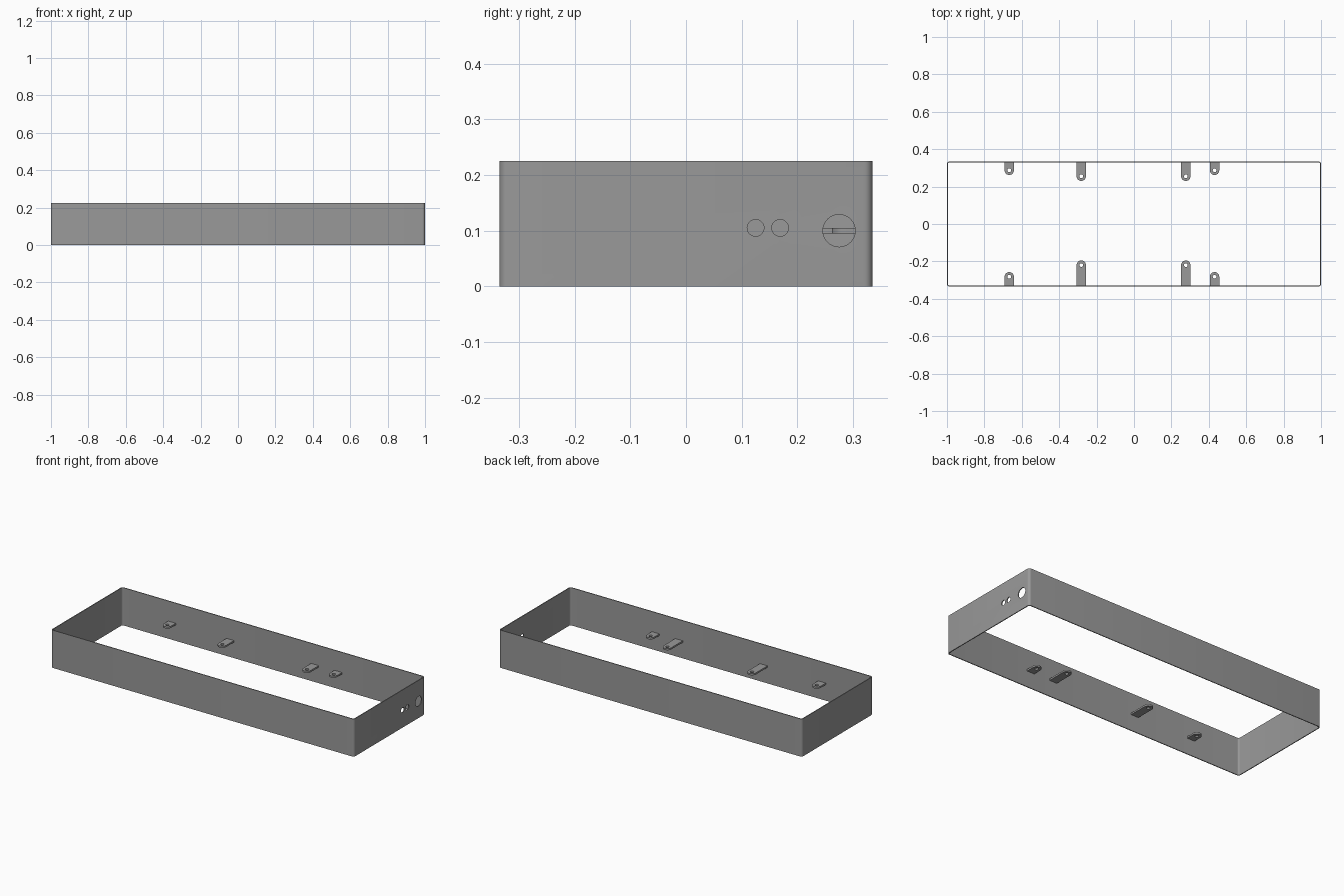
import bpy, bmesh, math
from mathutils import Matrix

cube = bpy.data.objects.get("Cube")
if cube:
    bpy.data.objects.remove(cube, do_unlink=True)

HX, HY, HEIGHT, WALL = 1.0, 0.335, 0.225, 0.005
CORNER = 0.015
TAB_Z, TAB_T, TAB_R = 0.1, 0.01, 0.025

metal = bpy.data.materials.new("grey_metal")
metal.use_nodes = True
GREY = (0.32, 0.32, 0.32, 1)
metal.diffuse_color = GREY
metal.node_tree.nodes["Principled BSDF"].inputs["Base Color"].default_value = GREY


def make_object(name, bm):
    bmesh.ops.recalc_face_normals(bm, faces=bm.faces)
    mesh = bpy.data.meshes.new(name)
    bm.to_mesh(mesh)
    bm.free()
    mesh.materials.append(metal)
    obj = bpy.data.objects.new(name, mesh)
    bpy.context.collection.objects.link(obj)
    return obj


def activate(obj):
    bpy.ops.object.select_all(action='DESELECT')
    obj.select_set(True)
    bpy.context.view_layer.objects.active = obj


def drill(obj, centre, radius, depth, axis):
    """Cut a round hole along the given axis."""
    bm = bmesh.new()
    turn = Matrix.Rotation(math.pi / 2, 4, 'Y') if axis == 'X' else Matrix()
    bmesh.ops.create_cone(bm, cap_ends=True, segments=32, radius1=radius,
                          radius2=radius, depth=depth,
                          matrix=Matrix.Translation(centre) @ turn)
    cutter = make_object("hole_cutter", bm)
    cutter.hide_render = True
    activate(obj)
    mod = obj.modifiers.new("hole", 'BOOLEAN')
    mod.operation, mod.solver, mod.object = 'DIFFERENCE', 'EXACT', cutter
    bpy.ops.object.modifier_apply(modifier=mod.name)
    bpy.data.objects.remove(cutter, do_unlink=True)


def smooth(obj):
    activate(obj)
    bpy.ops.object.shade_smooth_by_angle(angle=math.radians(30))


# Thin rectangular frame with rounded vertical corners
bm = bmesh.new()
bottom = []
for i, (sx, sy) in enumerate([(1, 1), (-1, 1), (-1, -1), (1, -1)]):
    for k in range(7):
        a = math.pi / 2 * (i + k / 6)
        bottom.append(bm.verts.new((sx * (HX - CORNER) + CORNER * math.cos(a),
                                    sy * (HY - CORNER) + CORNER * math.sin(a), 0)))
top = [bm.verts.new((v.co.x, v.co.y, HEIGHT)) for v in bottom]
for i in range(len(bottom)):
    j = (i + 1) % len(bottom)
    bm.faces.new((bottom[i], bottom[j], top[j], top[i]))
frame = make_object("frame", bm)
activate(frame)
thick = frame.modifiers.new("wall", 'SOLIDIFY')
thick.thickness, thick.offset, thick.use_even_offset = WALL, -1, True
bpy.ops.object.modifier_apply(modifier=thick.name)

# Ports in the left end wall
for y, z, r in [(0.125, 0.105, 0.015), (0.169, 0.105, 0.015), (0.275, 0.1, 0.029)]:
    drill(frame, (HX, y, z), r, 0.1, 'X')
smooth(frame)


# Round-ended mounting tabs, each with a screw hole
def mounting_tab(name, x, length, side):
    root, centre = HY - WALL / 2, HY - length + TAB_R
    pts = [(x + TAB_R, root), (x - TAB_R, root)]
    for k in range(17):
        a = math.pi * (1 + k / 16)
        pts.append((x + TAB_R * math.cos(a), centre + TAB_R * math.sin(a)))
    bm = bmesh.new()
    face = bm.faces.new([bm.verts.new((px, side * py, TAB_Z - TAB_T / 2))
                         for px, py in pts])
    ext = bmesh.ops.extrude_face_region(bm, geom=[face])
    bmesh.ops.translate(bm, vec=(0, 0, TAB_T),
                        verts=[g for g in ext["geom"] if isinstance(g, bmesh.types.BMVert)])
    tab = make_object(name, bm)
    drill(tab, (x, side * centre, TAB_Z), 0.01, 0.1, 'Z')
    smooth(tab)


for side, label, short, long in [(1, "back", 0.073, 0.105), (-1, "front", 0.078, 0.14)]:
    for n, (x, length) in enumerate([(-0.667, short), (-0.282, long),
                                     (0.277, long), (0.431, short)], 1):
        mounting_tab(f"{label}_tab_{n}", x, length, side)
